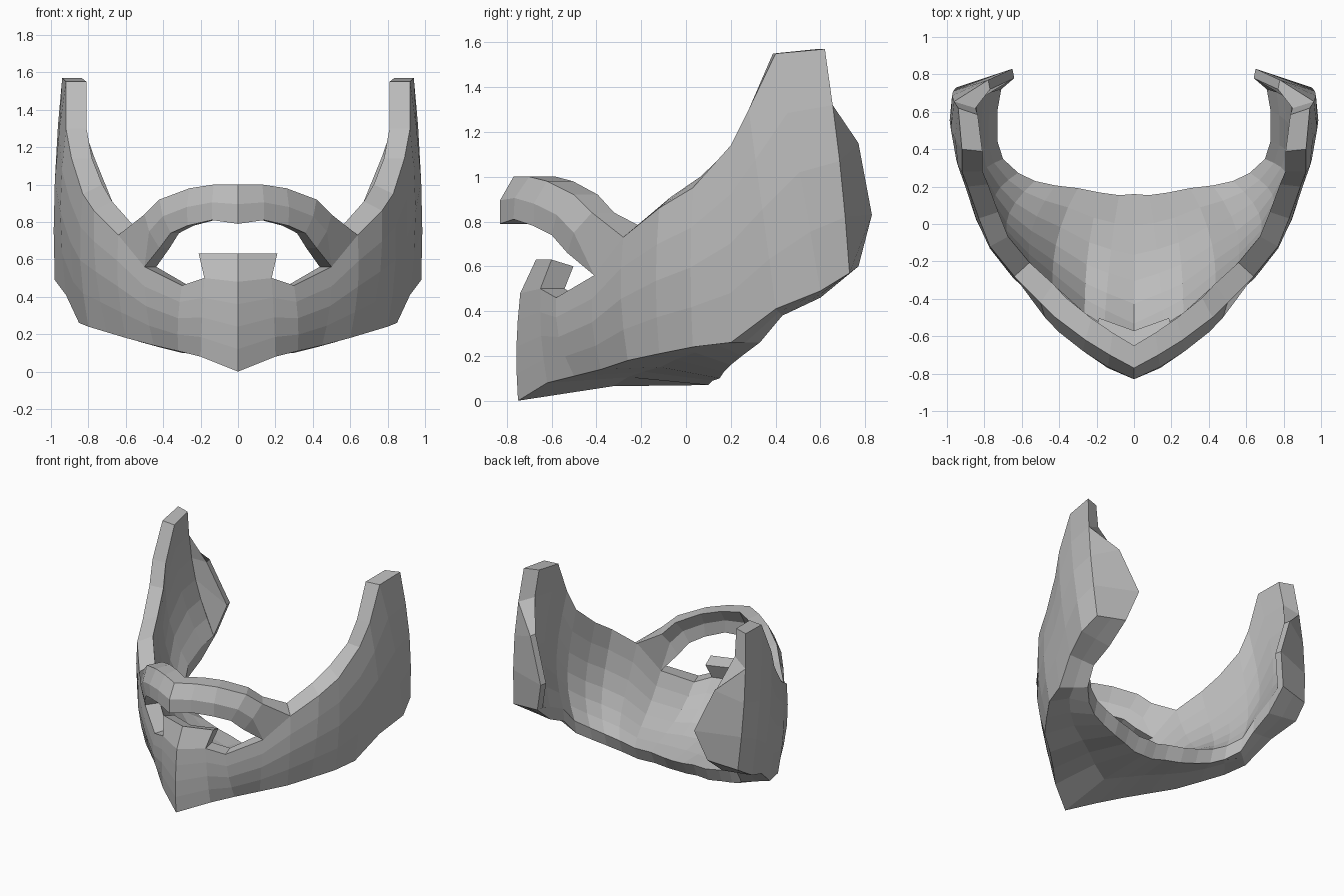
import bpy, bmesh, math
from mathutils import Vector

cube = bpy.data.objects.get("Cube")
if cube:
    bpy.data.objects.remove(cube, do_unlink=True)

# single flat colour
grey = bpy.data.materials.new("hair_grey")
grey.use_nodes = True
colour = (0.5, 0.5, 0.5, 1)
grey.diffuse_color = colour
grey.node_tree.nodes["Principled BSDF"].inputs["Base Color"].default_value = colour

bm = bmesh.new()
skin = {}         # position -> (outer vertex, inner vertex)
borders = {}      # directed outer edges, to find the open rim


def away(p):
    """Horizontal direction out of the middle of the head."""
    return Vector((p[0], p[1] - 0.3, 0)).normalized()


def inset(p, depth=0.11, rise=0):
    return Vector(p) - away(p) * depth + Vector((0, 0, rise))


def column(top, bottom, steps, out, down=0):
    """Points from top to bottom, bowed outward and downward."""
    top, bottom = Vector(top), Vector(bottom)
    points = []
    for i in range(steps + 1):
        p = top.lerp(bottom, i / steps)
        bow = away(p) * out - Vector((0, 0, down))
        points.append(p + bow * math.sin(math.pi * i / steps))
    return points


def pair(outer, inner):
    key = tuple(round(c, 3) for c in outer)
    if key not in skin:
        skin[key] = (bm.verts.new(outer), bm.verts.new(inner))
    return skin[key]


def sheet(outer, inner):
    """Quads between neighbouring columns, on the outside and the inside."""
    grid = [[pair(p, q) for p, q in zip(a, b)] for a, b in zip(outer, inner)]
    for a, b in zip(grid, grid[1:]):
        for i in range(len(a) - 1):
            loop = list(dict.fromkeys((a[i + 1], b[i + 1], b[i], a[i])))
            if len(loop) < 3:
                continue
            bm.faces.new([v[0] for v in loop])
            bm.faces.new([v[1] for v in reversed(loop)])
            for p, q in zip(loop, loop[1:] + loop[:1]):
                borders[p, q] = True


# upper edge, jaw line and under-chin edge, from the chin to the ear
upper = [(0, -.74, .48), (.18, -.65, .5), (.3, -.58, .46), (.5, -.41, .56),
         (.64, -.28, .73), (.77, -.12, .86), (.83, .03, .95), (.89, .2, 1.14),
         (.92, .28, 1.3), (.92, .4, 1.55), (.94, .62, 1.57)]
jaw = [(0, -.75, 0), (.2, -.62, .08), (.32, -.5, .11), (.45, -.38, .14),
       (.6, -.26, .18), (.7, -.12, .21), (.8, .03, .24), (.85, .2, .26),
       (.92, .4, .41), (.98, .6, .49), (.95, .73, .57)]
under = [(0, .1, .07), (.08, .1, .07), (.18, .12, .09), (.3, .15, .1),
         (.42, .17, .13), (.53, .2, .16), (.62, .25, .2), (.7, .33, .26),
         (.73, .43, .38), (.73, .6, .46), (.72, .77, .6)]
thin = Vector((-.01, -.05, 0))

# cheeks and underside, with a bowl-shaped inside
outside, inside = [], []
for i, (top, edge, back) in enumerate(zip(upper, jaw, under)):
    cheek = column(top, edge, 4, .012 if i < 2 else .03)
    outside.append(cheek + column(edge, back, 2, 0, -.03 if i < 7 else 0)[1:])
    rim = Vector(back) + Vector((0, .06 * (1 - i / 10), .1))
    if i == 10:
        rim = Vector(back) + thin
    inside.append(column(inset(top, rise=.05 if 3 < i < 7 else 0), rim, 6, .07, .07))
sheet(outside, inside)

# thin flap behind the jaw, turned inward and closing at its lower tip
hinge, hinge_in = outside[-1][1:-1], inside[-1][1:-1]
tip = Vector(under[-1])
flap = [hinge[0], Vector((.78, .77, 1.15)), Vector((.65, .83, .83)), tip, tip]
sheet([hinge, flap], [hinge_in, [p + thin for p in flap]])

# tuft below the lip
tuft = [(0, -.67, .63), (.21, -.6, .63)]
sheet([[p, root] for p, root in zip(tuft, upper)],
      [[inset(p, .1, -.03), root] for p, root in zip(tuft, upper)])

# moustache, from the middle to the corner of the mouth
ridge = [(0, -.77, 1), (.13, -.7, 1), (.26, -.62, .98), (.42, -.5, .92), (.5, -.42, .84)]
lip = [(0, -.83, .79), (.14, -.77, .81), (.27, -.68, .78), (.36, -.6, .74), (.42, -.53, .66)]
moustache = [column(t, b, 2, .03) for t, b in zip(ridge, lip)]
moustache.append([upper[4], upper[3], upper[3]])
sheet(moustache, [[inset(p, .12) for p in col] for col in moustache])

# close the rim between outside and inside, except along the centre line
for p, q in borders:
    centred = max(p[0].co.x, q[0].co.x) < 0.001
    if (q, p) not in borders and not centred:
        bm.faces.new((q[0], p[0], p[1], q[1]))

mesh = bpy.data.meshes.new("beard")
bm.to_mesh(mesh)
bm.free()
mesh.materials.append(grey)
beard = bpy.data.objects.new("beard", mesh)
bpy.context.collection.objects.link(beard)
mirror = beard.modifiers.new("mirror", 'MIRROR')
mirror.merge_threshold = 0.002
